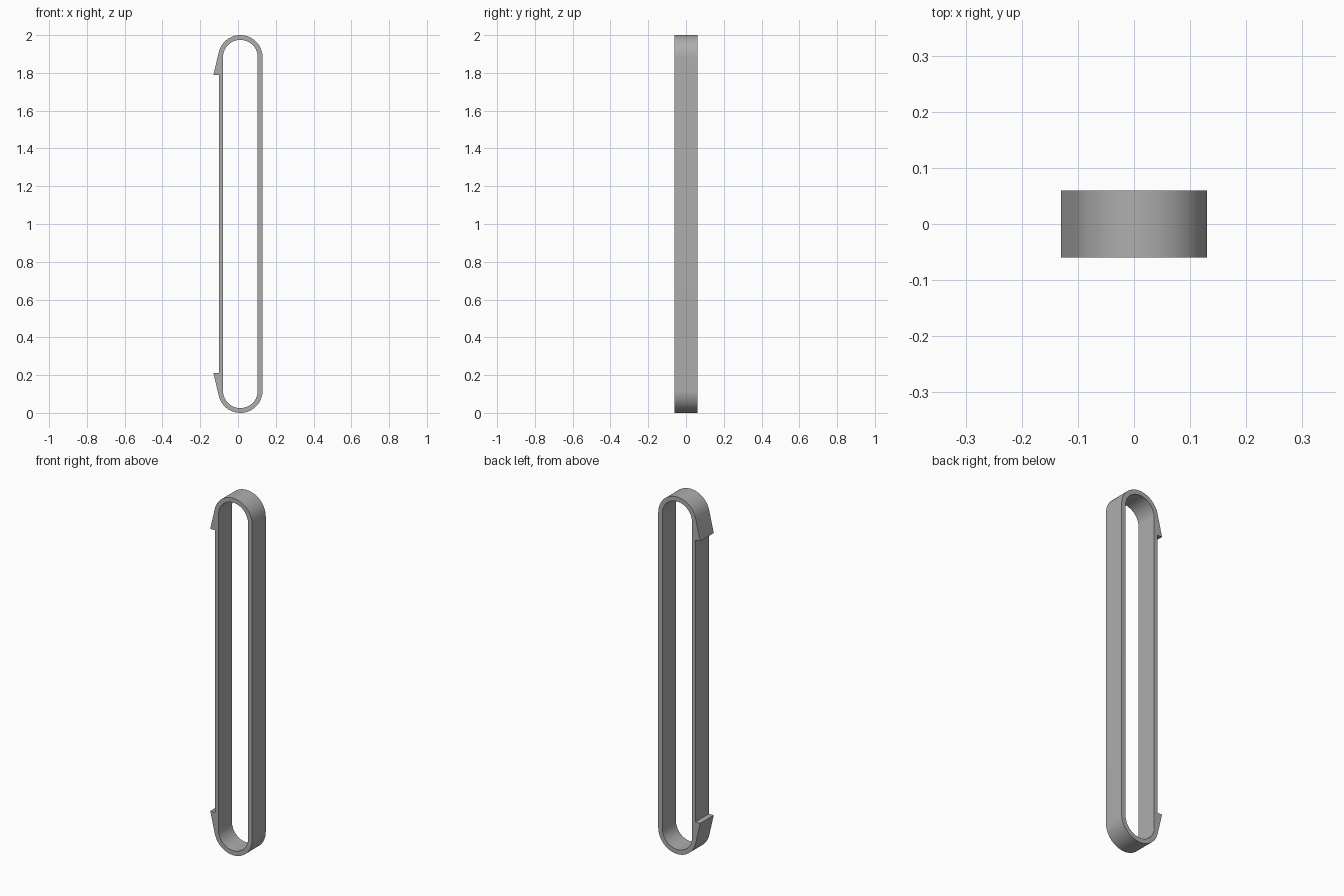
import bpy
from math import acos, atan2, cos, hypot, pi, radians, sin

cube = bpy.data.objects.get("Cube")
if cube:
    bpy.data.objects.remove(cube)

HEIGHT, HALF_DEPTH = 2.0, 0.06
CX, R_OUT, R_IN = 0.0125, 0.1175, 0.092
WALL_X = -0.1                 # outside of the thin wall between the barbs
TIP_X, TIP_Z = -0.13, 1.79    # upper barb point
STEPS = 32


def arc(radius, end):
    """Points on the upper bend, from the +x side round to the end angle."""
    cz = HEIGHT - R_OUT
    return [(CX + radius * cos(end * i / STEPS), cz + radius * sin(end * i / STEPS))
            for i in range(STEPS + 1)]


def mirrored(half):
    """Close an upper half outline with its reflection at mid height."""
    return half + [(x, HEIGHT - z) for x, z in reversed(half)]


# The barb's slope leaves the outer bend along a tangent
dx, dz = TIP_X - CX, TIP_Z - (HEIGHT - R_OUT)
tangent = atan2(dz, dx) + 2 * pi - acos(R_OUT / hypot(dx, dz))
outer = mirrored(arc(R_OUT, tangent) + [(TIP_X, TIP_Z), (WALL_X, TIP_Z)])
inner = mirrored(arc(R_IN, pi))

# Filled loop outline, extruded through its depth
curve = bpy.data.curves.new("clip_loop", "CURVE")
curve.dimensions = "2D"
curve.fill_mode = "BOTH"
curve.extrude = HALF_DEPTH
for outline in (outer, inner):
    spline = curve.splines.new("POLY")
    spline.points.add(len(outline) - 1)
    for point, (x, z) in zip(spline.points, outline):
        point.co = (x, z, 0, 1)
    spline.use_cyclic_u = True

clip = bpy.data.objects.new("clip_loop", curve)
bpy.context.collection.objects.link(clip)
clip.rotation_euler.x = radians(90)

# Plain grey material
grey = bpy.data.materials.new("mid_grey")
grey.use_nodes = True
colour = (0.42, 0.42, 0.42, 1)
grey.diffuse_color = colour
grey.node_tree.nodes["Principled BSDF"].inputs["Base Color"].default_value = colour
curve.materials.append(grey)

# Mesh conversion, welded seams, smooth bends with sharp edges
bpy.ops.object.select_all(action="DESELECT")
clip.select_set(True)
bpy.context.view_layer.objects.active = clip
bpy.ops.object.convert(target="MESH")
bpy.ops.object.mode_set(mode="EDIT")
bpy.ops.mesh.select_all(action="SELECT")
bpy.ops.mesh.remove_doubles(threshold=0.0001)
bpy.ops.mesh.normals_make_consistent(inside=False)
bpy.ops.object.mode_set(mode="OBJECT")
bpy.ops.object.shade_smooth_by_angle(angle=radians(30))
